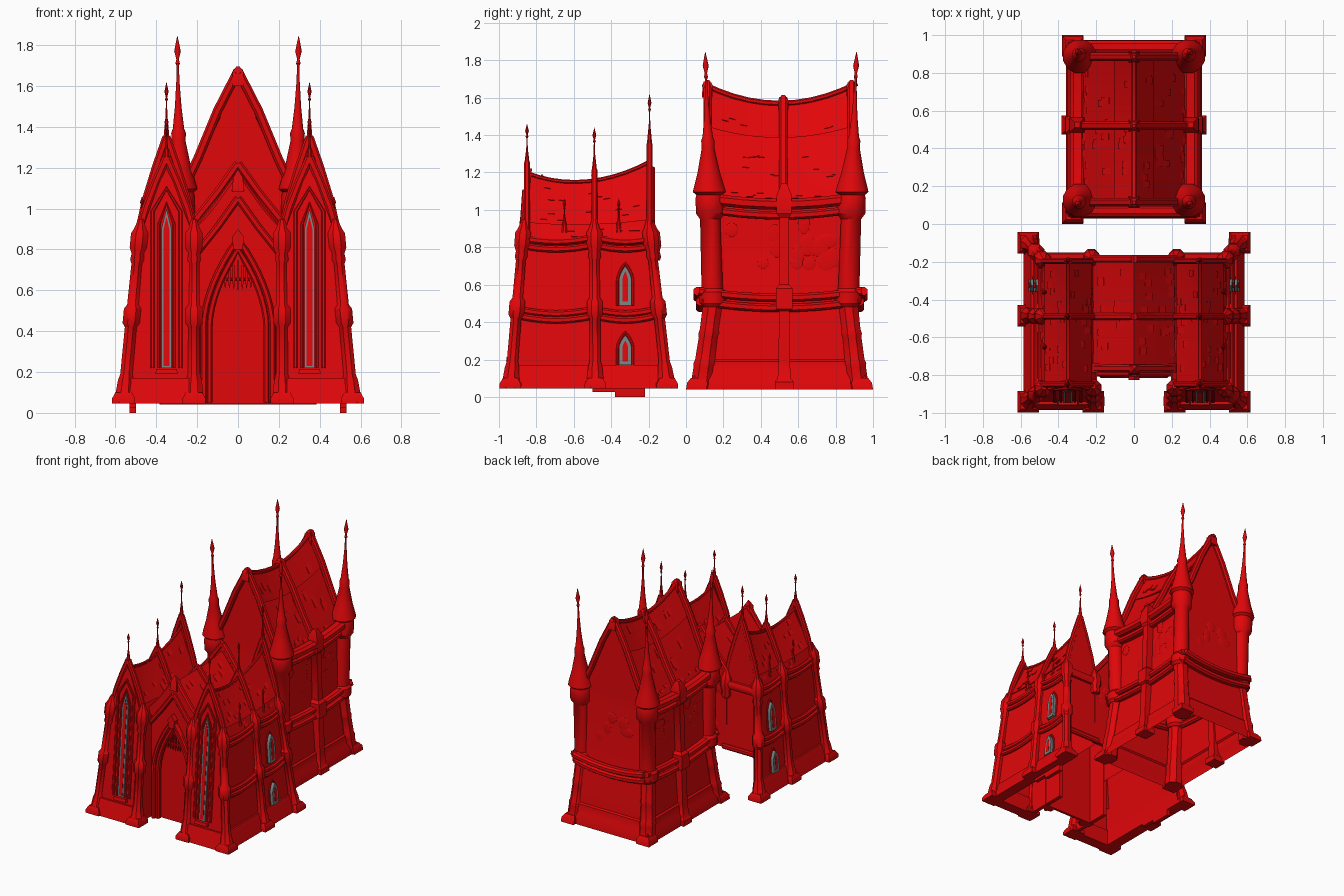
import bpy, bmesh, math, random
from mathutils import Vector

random.seed(4)
if "Cube" in bpy.data.objects:
    bpy.data.objects.remove(bpy.data.objects["Cube"], do_unlink=True)


def material(name, rgb):
    m = bpy.data.materials.new(name)
    m.use_nodes = True
    m.diffuse_color = (*rgb, 1)
    m.node_tree.nodes["Principled BSDF"].inputs["Base Color"].default_value = (*rgb, 1)
    return m


RED = material("red stone", (0.75, 0.002, 0.003))
GREY = material("grey glass", (0.2, 0.23, 0.23))
made = []


def finish(name, bm, mat=RED, mirror=False):
    bmesh.ops.recalc_face_normals(bm, faces=bm.faces)
    me = bpy.data.meshes.new(name)
    bm.to_mesh(me)
    bm.free()
    me.materials.append(mat)
    ob = bpy.data.objects.new(name, me)
    bpy.context.collection.objects.link(ob)
    if mirror:
        ob.modifiers.new("Mirror", "MIRROR").use_mirror_merge = False
    made.append(ob)
    return ob


def skin(bm, rings, caps=True):
    """Skin closed rings of points, capped at both ends unless hollow."""
    vs = [[bm.verts.new(p) for p in r] for r in rings]
    n = len(vs[0])
    for a, b in zip(vs, vs[1:]):
        for i in range(n):
            bm.faces.new((a[i], a[(i + 1) % n], b[(i + 1) % n], b[i]))
    if caps:
        bm.faces.new(vs[0])
        bm.faces.new(vs[-1])


def loft(name, rings, mirror=False, caps=True):
    bm = bmesh.new()
    skin(bm, rings, caps)
    return finish(name, bm, RED, mirror)


def rect(z, x0, x1, y0, y1):
    return [(x0, y0, z), (x1, y0, z), (x1, y1, z), (x0, y1, z)]


def column(name, profile, foot, head, n=8, mirror=True):
    """Turned shape whose axis leans from foot to head; profile is (z, radius)."""
    z0, z1 = profile[0][0], profile[-1][0]
    rings = []
    for z, r in profile:
        c = Vector(foot).lerp(Vector(head), (z - z0) / (z1 - z0))
        k = r / math.cos(math.pi / n)
        rings.append([(c.x + k * math.cos((i + .5) * math.tau / n),
                       c.y + k * math.sin((i + .5) * math.tau / n), z) for i in range(n)])
    return loft(name, rings, mirror)


def sweep(name, pts, w, h, up=(0, 0, 1), mirror=False):
    """Chamfered bar along a path."""
    pts = [Vector(p) for p in pts]
    shape = [(-1, -.5), (-.5, -1), (.5, -1), (1, -.5), (1, .5), (.5, 1), (-.5, 1), (-1, .5)]
    rings = []
    for i, p in enumerate(pts):
        t = (pts[min(i + 1, len(pts) - 1)] - pts[max(i - 1, 0)]).normalized()
        side = t.cross(Vector(up)).normalized()
        top = side.cross(t)
        rings.append([p + side * a * w + top * b * h for a, b in shape])
    return loft(name, rings, mirror)


def plate(name, outline, origin, u, v, depth, mat=RED, mirror=False):
    """Extrude a flat outline drawn in the u, v plane."""
    o, u, v, d = map(Vector, (origin, u, v, depth))
    bm = bmesh.new()
    f = bm.faces.new([bm.verts.new(o + u * a + v * b) for a, b in outline])
    new = bmesh.ops.extrude_face_region(bm, geom=[f])["geom"]
    bmesh.ops.translate(bm, vec=d, verts=[g for g in new if isinstance(g, bmesh.types.BMVert)])
    return finish(name, bm, mat, mirror)


def arch(w, z0, zs, zt, cx=0, n=8):
    """Pointed arch outline, from right foot over the apex to left foot."""
    right = [(w, z0)] + [(w * (1 - (i / n) ** 1.8), zs + (zt - zs) * i / n) for i in range(n + 1)]
    return [(cx + x, z) for x, z in right + [(-x, z) for x, z in right[-2::-1]]]


def roof(name, section, cx, y0, y1, lift, tiles, mirror=False):
    """Sagging ridge roof; section is (half width, z), lift(y) raises the ridge."""
    zb, zt = section[0][1], section[-1][1]

    def at(s, x, z, y):
        return Vector((cx + s * x, y, z + lift(y) * (z - zb) / (zt - zb)))
    rings = []
    for i in range(13):
        y = y0 + (y1 - y0) * i / 12
        rings.append([at(1, x, z, y) for x, z in section] +
                     [at(-1, x, z, y) for x, z in section[-2::-1]])
    loft(name, rings, mirror)
    # scattered raised shingles
    bm = bmesh.new()
    slopes = [(a, b) for a, b in zip(section, section[1:]) if b[1] - a[1] > .05]
    for _ in range(tiles):
        (xa, za), (xb, zb2) = random.choice(slopes)
        s, t, y = random.choice((1, -1)), random.uniform(.1, .65), random.uniform(y0 + .05, y1 - .08)
        quad = []
        for k, yy in ((t, y), (t, y + .035), (t + .25, y + .035), (t + .25, y)):
            quad.append(at(s, xa + (xb - xa) * k, za + (zb2 - za) * k, yy))
        n = Vector((s, 0, .5)).normalized()
        skin(bm, [[p - n * .005 for p in quad], [p + n * (.006 if j < 2 else .001) for j, p in enumerate(quad)]])
    finish(name + "_shingles", bm, RED, mirror)


def sag(a, b, drop, n=8):
    a, b = Vector(a), Vector(b)
    return [a.lerp(b, i / n) - Vector((0, 0, drop * (1 - (2 * i / n - 1) ** 2))) for i in range(n + 1)]


def finial(name, x, y, z0, z1, r):
    shape = [(0, 1), (.25, .6), (.45, .25), (.68, .18), (.72, .45), (.75, .2), (.84, .6), (1, .02)]
    column(name, [(z0 + (z1 - z0) * t, r * k) for t, k in shape], (x, y), (x, y))


def stones(name, count, place):
    """Low worn swellings on a wall."""
    bm = bmesh.new()
    for _ in range(count):
        p, n = place()
        size = Vector([.004 if k else random.uniform(.03, .06) for k in n])
        for v in bmesh.ops.create_icosphere(bm, subdivisions=3, radius=1)["verts"]:
            v.co = Vector(p) + v.co * size
    finish(name, bm)


# ---------------- rear hall, open underneath ----------------
CY = .502
loft("hall_walls", [rect(z, -hx, hx, CY - hy, CY + hy) for z, hx, hy in
     ((.04, .36, .472), (.09, .355, .467), (.13, .335, .45), (.19, .33, .445), (.2, .318, .435),
      (.5, .295, .405), (.53, .29, .40), (1.06, .27, .385))], caps=False)
lower = ((.49, .305, .085, .92, .022), (.545, .305, .07, .94, .022))
upper = ((.985, .29, .11, .90, .022), (1.045, .298, .10, .91, .03))
for z, hx, y0, y1, r in lower:
    for y in (y0, y1):
        sweep("hall_end_belt", sag((-hx, y, z + .02), (hx, y, z + .02), .035), r * 1.4, r)
for z, hx, y0, y1, r in lower + upper:
    sweep("hall_side_belt", sag((hx, y0, z + .02), (hx, y1, z + .02), .035), r * 1.4, r, mirror=True)
hall_lift = lambda y: .09 * ((y - .5) / .38) ** 2
hall_section = [(.275, 1.05), (.235, 1.13), (.085, 1.39), (.105, 1.385), (0, 1.57)]
roof("hall_roof", hall_section, 0, .12, .885, hall_lift, 60)
sweep("hall_ridge", [(0, y, 1.57 + hall_lift(y)) for y in [.09 + .0825 * i for i in range(11)]], .014, .014)
for y, dz in ((.115, .1), (.52, .02), (.885, .1)):
    # gable copings and the middle rib
    sweep("hall_rib", [(.275, y, 1.08), (.195, y, 1.22 + dz * .3), (.1, y, 1.41 + dz * .7), (0, y, 1.575 + dz)],
          .022, .022, (0, 1, 0), True)
    column("hall_rib_cap", [(1.5 + dz, .03), (1.57 + dz, .026), (1.595 + dz, .008)], (0, y), (0, y), 4, False)
turret = [(.48, .057), (.5, .072), (.56, .072), (.58, .057), (.95, .054), (.98, .075), (1.06, .075),
          (1.08, .07), (1.095, .088), (1.11, .085), (1.2, .06), (1.33, .034), (1.37, .036), (1.39, .028), (1.5, .016),
          (1.62, .008), (1.7, .006), (1.71, .011), (1.73, .006), (1.77, .016), (1.845, .001)]
leg = [(.04, .06), (.08, .06), (.09, .058), (.16, .056), (.18, .06), (.2, .053), (.32, .05), (.34, .055),
       (.36, .05), (.5, .052)]
for y0, y1, y2 in ((.065, .143, .103), (.935, .867, .912)):
    column("corner_turret", turret, (.28, y1), (.297, y2), 12)
    column("corner_leg", leg, (.31, y0 + .015 * (1 if y0 < .5 else -1)), (.28, y1), 8)
    column("corner_foot", [(.04, .055), (.075, .055), (.1, .04)], (.325, y0 - .01 * (1 if y0 < .5 else -1)),
           (.32, y0), 4)
column("hall_buttress", [(.04, .05), (.08, .05), (.1, .035), (.2, .03), (.46, .028), (.47, .045), (.58, .045),
       (.6, .026), (.96, .026), (.98, .04), (1.08, .04), (1.14, .015)], (.335, .525), (.3, .525), 4)
stones("hall_side_stones", 24, lambda: ((random.choice((-1, 1)) * .283, random.uniform(.2, .85),
       random.uniform(.62, .93)), (1, 0, 0)))
stones("hall_end_stones", 16, lambda: ((random.uniform(-.18, .18), random.choice((.11, .894)),
       random.uniform(.62, .95)), (0, 1, 0)))

# ---------------- front wings, open underneath ----------------
WX = .35
loft("wing_body", [rect(.33, .2, .505, -.87, -.17), rect(.84, .2, .47, -.86, -.18)], True, caps=False)
front = dict(u=(1, 0, 0), v=(0, .083, 1), mirror=True)
side = dict(u=(0, 1, 0), v=(-.075, 0, 1), mirror=True)
plate("wing_front_wall", [(.2, .05), (.54, .05), (.49, .82), (.45, .95), (WX, 1.22), (.25, .95), (.2, .82)],
      (0, -.955, 0), depth=(0, .03, 0), **front)
plate("wing_side_wall", [(-.93, .05), (-.1, .05), (-.18, .84), (-.88, .84)], (.545, 0, 0), depth=(-.03, 0, 0), **side)
plate("wing_inner_wall", [(-.94, .05), (-.58, .05), (-.58, .84), (-.88, .84)], (.195, 0, 0), (0, 1, 0), (0, 0, 1),
      (.03, 0, 0), mirror=True)
# stepped plinths
loft("wing_front_plinth", [rect(.045, .2, .57, -.985, -.9), rect(.09, .2, .56, -.975, -.9),
     rect(.17, .2, .545, -.955, -.9)], True)
loft("wing_side_plinth", [rect(.045, .5, .585, -.95, -.1), rect(.08, .5, .575, -.95, -.1),
     rect(.17, .5, .545, -.93, -.12)], True)
loft("wing_ground_block", [rect(0, .5, .53, -.38, -.22), rect(.06, .5, .53, -.38, -.22)], True)
loft("wing_ground_beam", [rect(.025, .5, .53, -.5, -.38), rect(.06, .5, .53, -.5, -.38)], True)
pier = [(.045, .058), (.07, .058), (.09, .045), (.16, .038), (.19, .03), (.42, .029), (.44, .042), (.51, .042),
        (.53, .028), (.73, .026), (.75, .034), (.78, .03), (.81, .042), (.88, .042), (.9, .03), (.95, .012)]
for x0, y0, x1, y1 in ((.56, -.94, .475, -.865), (.215, -.94, .215, -.86), (.56, -.485, .475, -.49),
                       (.56, -.10, .475, -.2)):
    column("wing_pier", pier, (x0, y0), (x1, y1))
    column("pier_foot", [(.045, .057), (.07, .057), (.1, .04)], (x0, y0), (x0, y0), 4)
column("back_pier", pier[9:], (.23, -.165), (.22, -.19))
for z, x in ((.43, .515), (.465, .51), (.81, .488), (.85, .488)):
    for y0, y1 in ((-.9, -.49), (-.49, -.16)):
        sweep("wing_side_belt", sag((x, y0, z + .005), (x, y1, z + .005), .025), .02, .018, mirror=True)
sweep("wing_back_belt", [(.2, -.17, .83), (.48, -.17, .83)], .02, .03, mirror=True)
sweep("wing_back_sill", [(.2, -.17, .34), (.5, -.17, .34)], .015, .02, mirror=True)
# roofs, ribs and finials
wing_lift = lambda y: .105 * ((y + .6) / .4) ** 2 if y > -.6 else .04 * ((y + .6) / .23) ** 2
roof("wing_roof", [(.145, .84), (.115, .92), (.125, .92), (.06, 1.03), (0, 1.15)], WX, -.85, -.19, wing_lift, 40, True)
sweep("wing_ridge", [(WX, y, 1.15 + wing_lift(y)) for y in [-.85 + .066 * i for i in range(11)]], .01, .01, mirror=True)
for y, top, tip in ((-.85, 1.25, 1.46), (-.49, 1.21, 1.44), (-.195, 1.35, 1.62)):
    for s in (-1, 1):
        sweep("wing_rib", [(WX + s * w, y, .84 + (top - .84) * t)
              for w, t in ((.145, 0), (.1, .4), (.05, .72), (0, 1))], .02, .016, (0, 1, 0), True)
    finial("wing_finial", WX, y, top - .03, tip, .017)
plate("wing_back_gable", [(.21, .83), (.49, .83), (.45, 1.03), (WX, 1.33), (.25, 1.03)], (0, -.205, 0),
      (1, 0, 0), (0, 0, 1), (0, .025, 0), mirror=True)
for y in (-.65, -.36):
    finial("eave_spike", .47, y, .88, 1.06, .016)
    sweep("eave_bracket", [(.47, y, .92), (.4, y, .98)], .012, .012, mirror=True)

# tall front windows, a grey casement around a slim stone mullion
lancet = [(.325, .22), (.325, .9), (.35, 1.0), (.375, .9), (.375, .22)]
plate("front_window_glass", lancet, (0, -.952, 0), depth=(0, -.012, 0), mat=GREY, **front)
plate("front_window_mullion", [(.336, .23), (.336, .9), (.35, .96), (.364, .9), (.364, .23)], (0, -.964, 0),
      depth=(0, -.003, 0), **front)
for grow, r in ((.012, .007), (.043, .01)):
    path = [(x + math.copysign(grow, x - WX), -.958 + .083 * z, z) for x, z in
            [(a, b + grow * 2 * (b > .85)) for a, b in lancet]]
    path[2] = (WX, path[2][1], path[2][2] + grow * .3)
    sweep("front_window_frame", path, r, r * .8, (0, 1, 0), True)
loft("front_window_sill", [rect(.19, .295, .405, -.962, -.92), rect(.215, .3, .4, -.958, -.92)], True)
# side windows
for z0, zs, z1 in ((.17, .26, .33), (.49, .62, .70)):
    plate("side_window_glass", arch(.034, z0, zs, z1, -.325), (.542, 0, 0), depth=(.028, 0, 0), mat=GREY, **side)
    plate("side_window_panel", arch(.015, z0 + .02, zs, z1 - .03, -.325), (.57, 0, 0), depth=(.002, 0, 0), **side)
    sweep("side_window_frame", [(.545 - .075 * z, y, z) for y, z in arch(.041, z0, zs, z1 + .015, -.325)],
          .007, .006, (1, 0, 0), True)

# ---------------- central gatehouse ----------------
flat = dict(u=(1, 0, 0), v=(0, 0, 1))
plate("gate_wall", [(-.23, .045), (-.23, .88), (0, 1.12), (.23, .88), (.23, .045)] + arch(.135, .045, .42, .78),
      (0, -.785, 0), depth=(0, .05, 0), **flat)
plate("gate_door", arch(.14, .045, .42, .79), (0, -.755, 0), depth=(0, .02, 0), **flat)
for w, zt, y, r in ((.168, .85, -.795, .016), (.14, .80, -.78, .016)):
    sweep("gate_arch", [(x, y, z) for x, z in arch(w, .05, .42, zt)], r, r * 1.3, (0, 1, 0))
plate("keystone", [(-.022, .8), (.022, .8), (.03, .86), (0, .9), (-.03, .86)], (0, -.785, 0), depth=(0, -.04, 0), **flat)
for i in range(-4, 5):
    x = i * .021
    column("portcullis_spike", [(.60 + abs(i) * .004, .001), (.64, .006), (.745 - abs(i) * .02, .005)],
           (x, -.772), (x, -.772), 4, False)
sweep("portcullis_bar", [(-.1, -.77, .655), (.1, -.77, .655)], .006, .006)
roof("gate_roof", [(.23, .86), (.12, 1.0), (0, 1.14)], 0, -.75, -.18,
     lambda y: .03 * ((y + .47) / .29) ** 2 if y > -.47 else 0, 30)
for y, z, r in ((-.765, 1.15, .02), (-.79, 1.05, .017), (-.49, 1.16, .018), (-.185, 1.22, .02)):
    sweep("gate_coping", [(.22, y, z - .29), (.1, y, z - .14), (0, y, z)], r, r, (0, 1, 0), True)
column("gate_apex", [(1.08, .03), (1.15, .024), (1.19, .003)], (0, -.77), (0, -.77), 4, False)
plate("gate_back_wall", [(-.23, .33), (-.23, .9), (0, 1.2), (.23, .9), (.23, .33)], (0, -.2, 0),
      depth=(0, .03, 0), **flat)
stones("gate_stones", 9, lambda: ((random.uniform(-.16, .16), -.17, random.uniform(.45, .85)), (0, 1, 0)))

# smooth shading with crisp edges
bpy.ops.object.select_all(action="DESELECT")
for ob in made:
    ob.select_set(True)
bpy.context.view_layer.objects.active = made[0]
bpy.ops.object.shade_smooth_by_angle(angle=math.radians(35))
